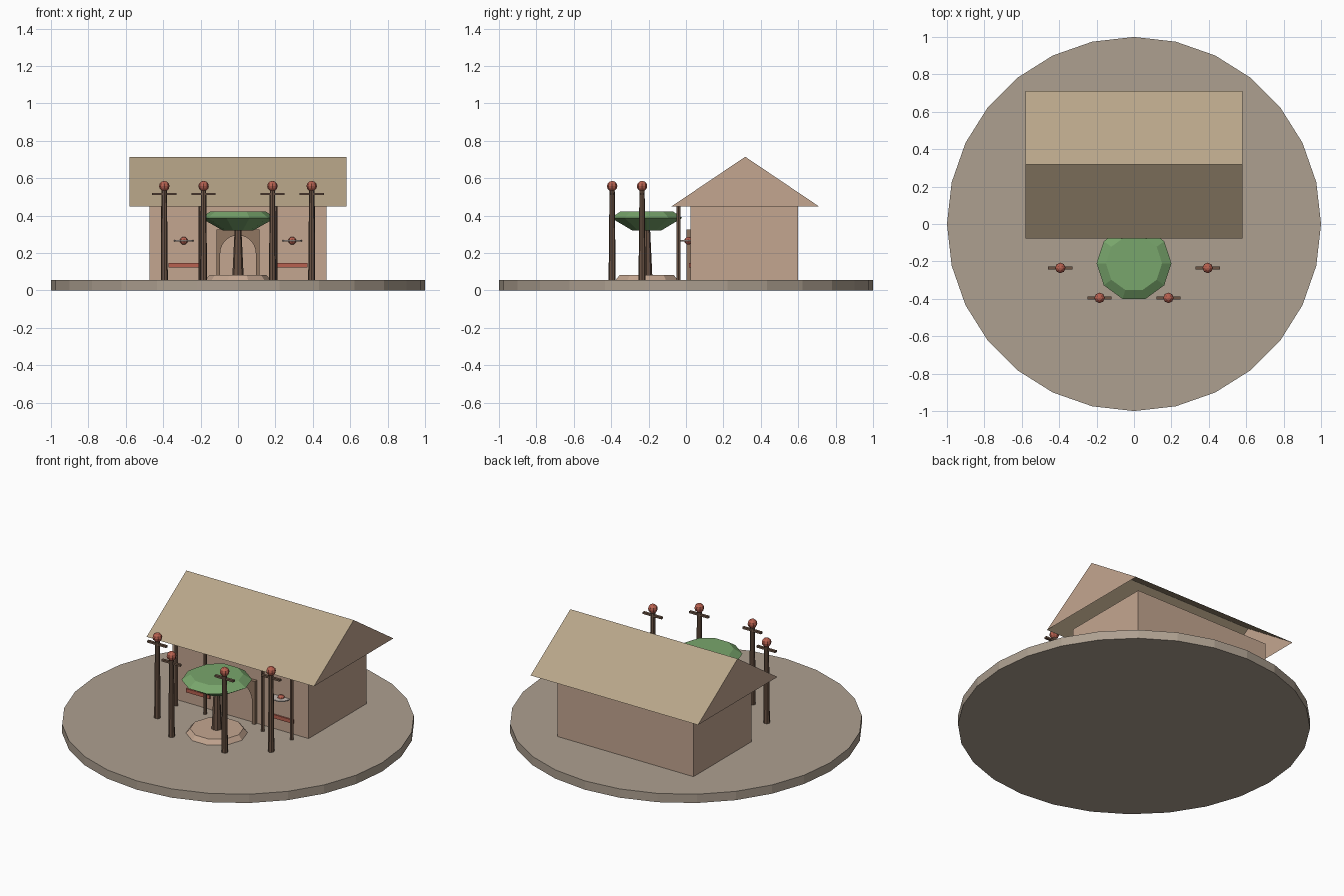
import bpy, bmesh, math
from mathutils import Matrix

if "Cube" in bpy.data.objects:
    bpy.data.objects.remove(bpy.data.objects["Cube"])

def mat(name, r, g, b):
    m = bpy.data.materials.new(name)
    m.diffuse_color = (r, g, b, 1)
    m.use_nodes = True
    m.node_tree.nodes["Principled BSDF"].inputs["Base Color"].default_value = m.diffuse_color
    return m

STONE = mat("stone", .42, .35, .28)
WALL = mat("plaster", .55, .38, .28)
ROOF = mat("roof_tile", .48, .38, .25)
WOOD = mat("wood", .15, .09, .06)
TRIM = mat("trim", .28, .18, .12)
LEAF = mat("leaf", .19, .38, .15)
RED = mat("red", .48, .12, .08)
PALE = mat("pale", .55, .48, .44)

def finish(name, bm, *mats):
    me = bpy.data.meshes.new(name)
    bm.to_mesh(me)
    bm.free()
    for m in mats:
        me.materials.append(m)
    ob = bpy.data.objects.new(name, me)
    bpy.context.collection.objects.link(ob)
    return ob

def box(name, lo, hi, m):
    bm = bmesh.new()
    bmesh.ops.create_cube(bm, size=1)
    for v in bm.verts:
        v.co = [l + (c + .5) * (h - l) for c, l, h in zip(v.co, lo, hi)]
    return finish(name, bm, m)

def lathe(name, x, y, profile, sides, m):
    """Stacked rings (radius, z) with capped ends."""
    bm = bmesh.new()
    rings = []
    for r, z in profile:
        angles = [2 * math.pi * i / sides for i in range(sides)]
        rings.append([bm.verts.new((x + r * math.cos(a), y + r * math.sin(a), z)) for a in angles])
    for a, b in zip(rings, rings[1:]):
        for i in range(sides):
            j = (i + 1) % sides
            bm.faces.new((a[i], a[j], b[j], b[i]))
    bm.faces.new(rings[0][::-1])
    bm.faces.new(rings[-1])
    return finish(name, bm, m)

def ball(name, loc, r, m):
    bm = bmesh.new()
    bmesh.ops.create_uvsphere(bm, u_segments=8, v_segments=6, radius=r,
                              matrix=Matrix.Translation(loc))
    return finish(name, bm, m)

G = .055  # top of the ground disc

# ground and house body
lathe("ground_disc", 0, 0, [(1, 0), (1, G)], 28, STONE)
box("house_walls", (-.472, .025, G), (.472, .6, .45), WALL)

# open-bottomed gable roof
bm = bmesh.new()
L, R = [[bm.verts.new((x, y, z)) for y, z in ((-.077, .45), (.317, .715), (.71, .45))]
        for x in (-.58, .58)]
bm.faces.new((L[0], R[0], R[1], L[1]))
bm.faces.new((L[1], R[1], R[2], L[2]))
for tri in ((R[0], R[2], R[1]), (L[0], L[1], L[2])):
    bm.faces.new(tri).material_index = 1
finish("roof", bm, ROOF, WALL)

# arched door surround
bm = bmesh.new()
n, w, spring, top = 12, .115, .2, .325
inner = [(.095, G)] + [(.095 * math.cos(math.pi * i / n), spring + .095 * math.sin(math.pi * i / n))
                       for i in range(n + 1)] + [(-.095, G)]
outer = [(w, G)]
for i in range(n + 1):
    a = math.pi * i / n
    c, s = math.cos(a), math.sin(a)
    t = min(w / max(abs(c), 1e-6), (top - spring) / max(s, 1e-6))
    # snap the diagonal points to the square corners
    outer.append((math.copysign(w, c), top) if i in (n // 4, 3 * n // 4) else (t * c, spring + t * s))
outer.append((-w, G))
vi = [bm.verts.new((x, .003, z)) for x, z in inner]
vo = [bm.verts.new((x, .003, z)) for x, z in outer]
faces = [bm.faces.new((vi[i], vi[i + 1], vo[i + 1], vo[i])) for i in range(len(vi) - 1)]
ext = bmesh.ops.extrude_face_region(bm, geom=faces, use_keep_orig=True)
for v in ext["geom"]:
    if isinstance(v, bmesh.types.BMVert):
        v.co.y = .027
bmesh.ops.recalc_face_normals(bm, faces=bm.faces)
finish("door_surround", bm, TRIM)

# tree in its planter
lathe("planter", 0, -.21, [(.175, G), (.152, .083)], 10, WALL)
lathe("tree_trunk", 0, -.21, [(.03, .08), (.018, .33)], 8, WOOD)
lathe("tree_canopy", 0, -.21, [(.08, .32), (.2, .388), (.15, .421)], 10, LEAF)

for s, side in ((-1, "left"), (1, "right")):
    # lantern posts
    for x, y, place in ((.394, -.235, "outer"), (.184, -.395, "inner")):
        tag = f"{side}_{place}"
        x *= s
        lathe(f"lamp_post_{tag}", x, y, [(.019, G), (.014, .535)], 8, WOOD)
        box(f"lamp_bar_{tag}", (x - .065, y - .008, .51), (x + .065, y + .008, .522), WOOD)
        ball(f"lamp_globe_{tag}", (x, y, .558), .028, RED)
    # porch columns under the eave
    for x in (.2, .4):
        lathe(f"porch_column_{side}", s * x, -.04, [(.011, G), (.011, .465)], 6, WOOD)
    # wall plate with knob, and red sill
    lathe(f"wall_plate_{side}", s * .29, .015, [(.053, .263), (.053, .269)], 10, PALE)
    ball(f"wall_knob_{side}", (s * .29, .012, .266), .021, RED)
    box(f"red_sill_{side}", (s * .29 - .082, .016, .123), (s * .29 + .082, .028, .146), RED)
